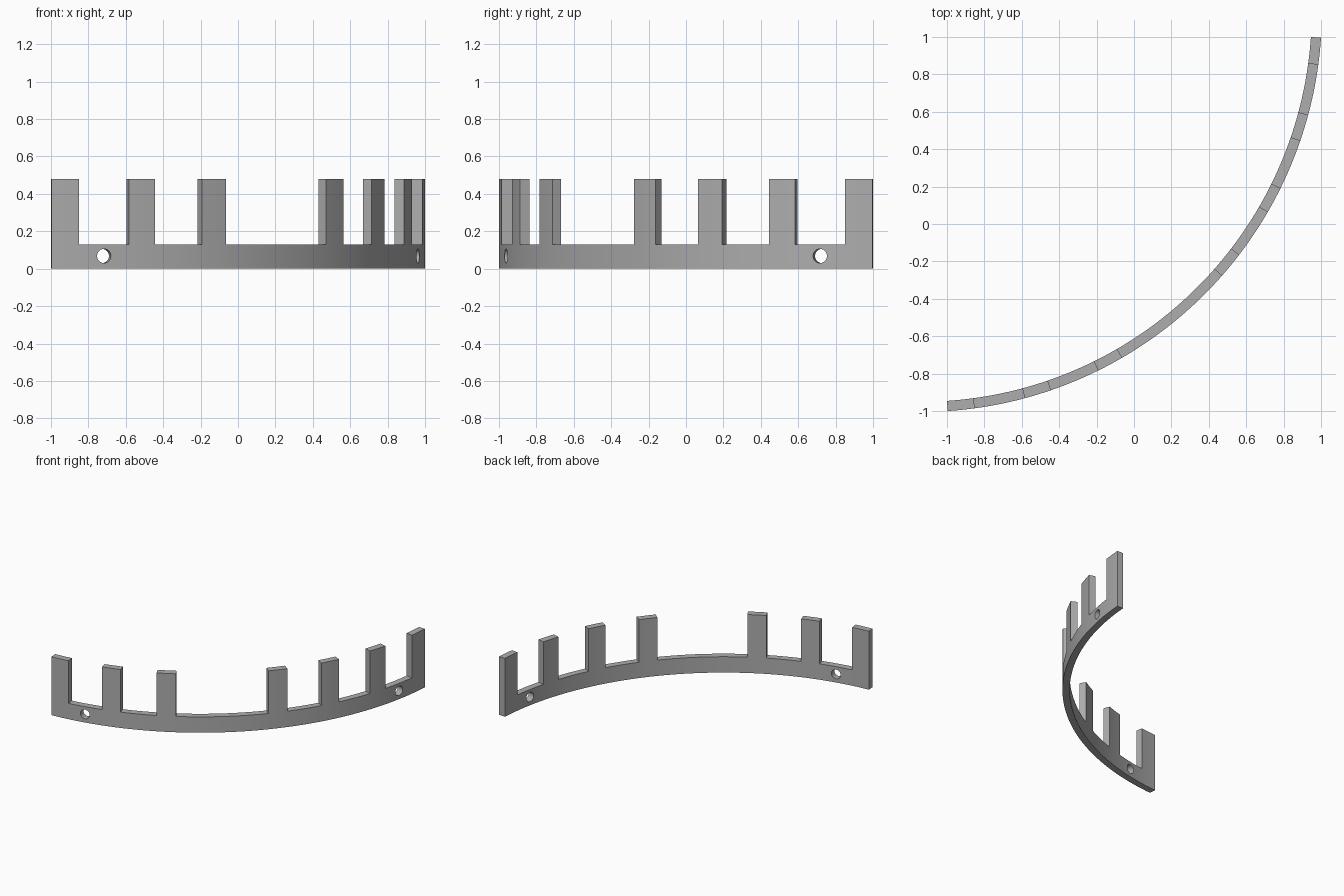
import bpy, bmesh, math
from mathutils import Vector, Matrix

if "Cube" in bpy.data.objects:
    bpy.data.objects.remove(bpy.data.objects["Cube"], do_unlink=True)

C = 1.14                      # arc centre is at (-C, C)
R_IN, R_OUT = 2.0905, 2.1448
START = math.radians(3.84)    # angles are measured from -y towards +x
TOOTH = math.radians(3.9)
SLOTS, EMPTY = 8, 3           # evenly spaced slots, one left without a tooth
PITCH = (math.pi / 2 - 2 * START - TOOTH) / (SLOTS - 1)
GAP = PITCH - TOOTH
BAND_H, TOP_H, HOLE_Z, HOLE_R = 0.13, 0.48, 0.068, 0.038

grey = bpy.data.materials.new("grey")
grey.use_nodes = True
colour = (0.42, 0.42, 0.42, 1)
grey.diffuse_color = colour
grey.node_tree.nodes["Principled BSDF"].inputs["Base Color"].default_value = colour


def on_arc(a, r, z):
    return Vector((-C + r * math.sin(a), C - r * math.cos(a), z))


# Outer wall of the band and its teeth, as quads along the arc
bm = bmesh.new()


def wall(a0, a1, z0, z1, steps):
    for i in range(steps):
        b0, b1 = (a0 + (a1 - a0) * k / steps for k in (i, i + 1))
        corners = ((b0, z0), (b1, z0), (b1, z1), (b0, z1))
        bm.faces.new([bm.verts.new(on_arc(a, R_OUT, z)) for a, z in corners])


for s in range(SLOTS):
    a = START + s * PITCH
    wall(a, a + TOOTH, 0, BAND_H, 4)
    if s != EMPTY:
        wall(a, a + TOOTH, BAND_H, TOP_H, 4)
    if s < SLOTS - 1:
        wall(a + TOOTH, a + PITCH, 0, BAND_H, 7)
bmesh.ops.remove_doubles(bm, verts=bm.verts, dist=0.0005)

# Thicken towards the arc centre
ext = bmesh.ops.extrude_face_region(bm, geom=bm.faces[:], use_keep_orig=True)
for v in ext["geom"]:
    if isinstance(v, bmesh.types.BMVert):
        v.co.x = -C + (v.co.x + C) * R_IN / R_OUT
        v.co.y = C + (v.co.y - C) * R_IN / R_OUT
bmesh.ops.recalc_face_normals(bm, faces=bm.faces)
mesh = bpy.data.meshes.new("toothed_band")
bm.to_mesh(mesh)
bm.free()
band = bpy.data.objects.new("toothed_band", mesh)
bpy.context.collection.objects.link(band)
mesh.materials.append(grey)

# Radial screw holes between the two outermost teeth at each end
first = START + TOOTH + GAP / 2
for a in (first, math.pi / 2 - first):
    axis = Vector((math.sin(a), -math.cos(a), 0))
    bpy.ops.mesh.primitive_cylinder_add(vertices=32, radius=HOLE_R, depth=0.3)
    cutter = bpy.context.object
    cutter.name = "hole_cutter"
    cutter.hide_render = True
    cutter.data.materials.append(grey)
    cutter.data.transform(Matrix.Translation(on_arc(a, (R_IN + R_OUT) / 2, HOLE_Z))
                          @ axis.to_track_quat('Z', 'Y').to_matrix().to_4x4())
    bpy.context.view_layer.objects.active = band
    cut = band.modifiers.new("hole", 'BOOLEAN')
    cut.operation, cut.solver, cut.object = 'DIFFERENCE', 'EXACT', cutter
    bpy.ops.object.modifier_apply(modifier=cut.name)
    bpy.data.objects.remove(cutter, do_unlink=True)

bpy.ops.object.select_all(action='DESELECT')
band.select_set(True)
bpy.context.view_layer.objects.active = band
bpy.ops.object.shade_smooth_by_angle(angle=math.radians(30))
